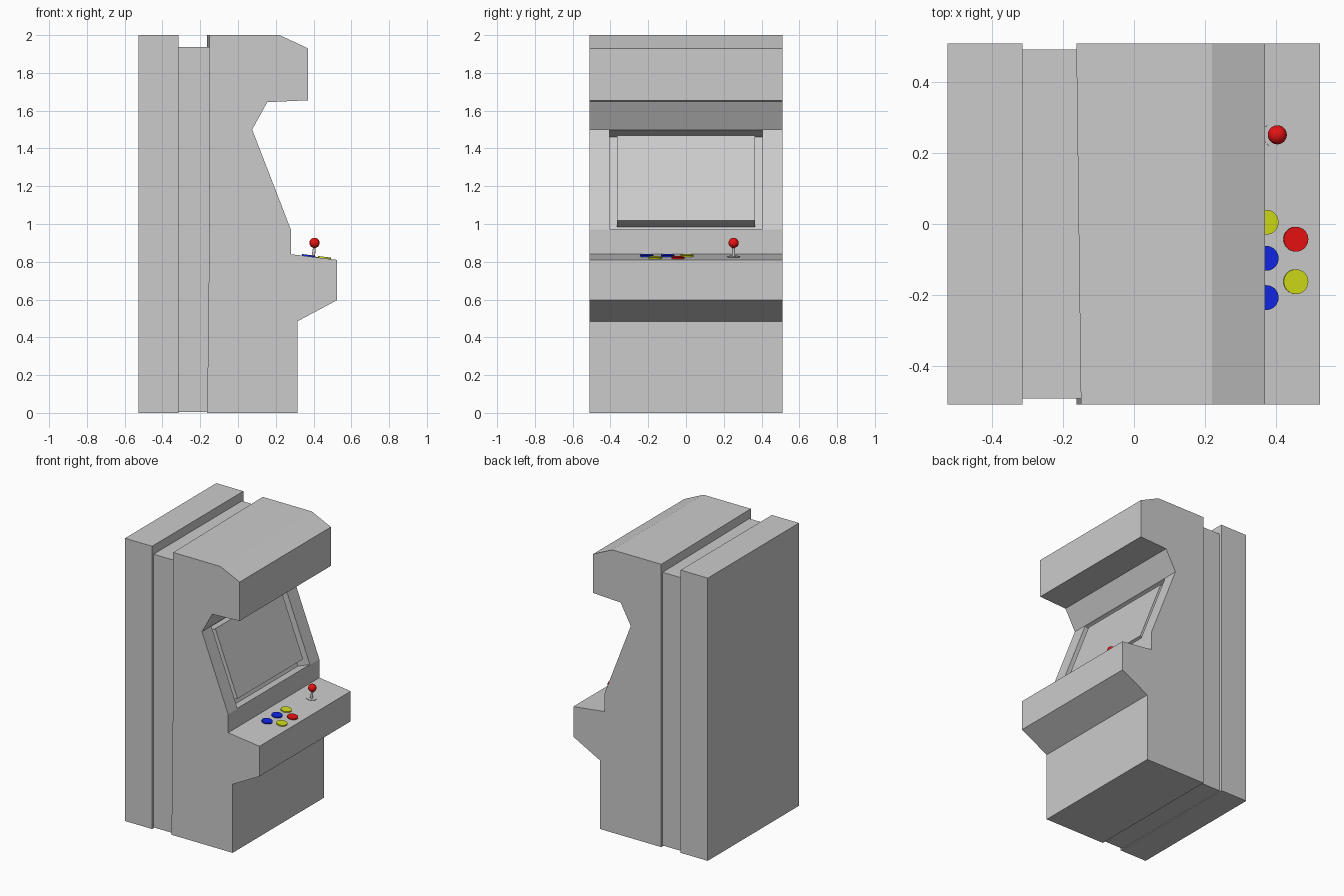
import bpy
import bmesh
import math
from mathutils import Vector, Matrix

cube = bpy.data.objects.get("Cube")
if cube:
    bpy.data.objects.remove(cube, do_unlink=True)


def material(name, rgb):
    m = bpy.data.materials.new(name)
    m.use_nodes = True
    m.diffuse_color = (*rgb, 1)
    bsdf = next(n for n in m.node_tree.nodes if n.type == 'BSDF_PRINCIPLED')
    bsdf.inputs["Base Color"].default_value = (*rgb, 1)
    return m


GREY = material("cabinet grey", (0.6, 0.6, 0.6))
RED = material("red", (0.8, 0.006, 0.006))
BLUE = material("blue", (0.006, 0.02, 0.8))
YELLOW = material("yellow", (0.64, 0.72, 0.008))


def finish(bm, name, mat, smooth=False):
    bmesh.ops.recalc_face_normals(bm, faces=bm.faces)
    me = bpy.data.meshes.new(name)
    bm.to_mesh(me)
    bm.free()
    me.materials.append(mat)
    ob = bpy.data.objects.new(name, me)
    bpy.context.collection.objects.link(ob)
    if smooth:
        bpy.ops.object.select_all(action='DESELECT')
        bpy.context.view_layer.objects.active = ob
        ob.select_set(True)
        bpy.ops.object.shade_smooth_by_angle(angle=math.radians(40))
    return ob


def prism(name, profile, half_width, mat=GREY):
    """Side profile in x, z stretched across the cabinet's width."""
    bm = bmesh.new()
    face = bm.faces.new([bm.verts.new((x, -half_width, z)) for x, z in profile])
    ext = bmesh.ops.extrude_face_region(bm, geom=[face])
    bmesh.ops.translate(bm, vec=(0, 2 * half_width, 0),
                        verts=[v for v in ext["geom"] if isinstance(v, bmesh.types.BMVert)])
    return finish(bm, name, mat)


def disc(name, centre, radius, height, tilt, mat, top_radius=None, sides=32):
    bm = bmesh.new()
    place = Matrix.Translation(centre) @ Matrix.Rotation(tilt, 4, 'Y')
    bmesh.ops.create_cone(bm, cap_ends=True, segments=sides, radius1=radius,
                          radius2=radius if top_radius is None else top_radius,
                          depth=height, matrix=place)
    return finish(bm, name, mat, True)


def rect(x0, x1, z0, z1):
    return [(x0, z0), (x1, z0), (x1, z1), (x0, z1)]


HALF = 0.51
BACK, GAP_BACK, GAP_FRONT = -0.527, -0.315, -0.163

# Cabinet: rear slab, slightly sunken joining core, and the shaped front
prism("rear_cabinet", rect(BACK, GAP_BACK, 0, 2), HALF)
prism("joining_core", rect(GAP_BACK - 0.02, GAP_FRONT + 0.03, 0.005, 1.937), 0.493)

low, high = Vector((0.28, 0.97)), Vector((0.075, 1.5))
front = prism("front_cabinet", [
    (GAP_FRONT, 0), (0.315, 0), (0.315, 0.485), (0.525, 0.597), (0.525, 0.81),
    (0.28, 0.84), low, high, (0.155, 1.645), (0.37, 1.655), (0.37, 1.93),
    (0.22, 2), (GAP_FRONT, 2), (GAP_FRONT, 1.1)], HALF)
# The rear edge leans a little on the right side
for v in front.data.vertices:
    if v.co.y < 0 and v.co.x < -0.1 and v.co.z > 1:
        v.co.x = -0.15

# Screen opening cut square to the sloping face
along = (high - low).normalized()
out = Vector((along.y, -along.x))
length = (high - low).length


def sloped(s0, s1, d0, d1):
    return [low + along * s + out * d for s, d in ((s0, d0), (s1, d0), (s1, d1), (s0, d1))]


cutter = prism("screen_cutter", sloped(0.003, length - 0.003, -0.1, 0.05), 0.405)
cutter.hide_render = True
cut = front.modifiers.new("screen opening", 'BOOLEAN')
cut.operation = 'DIFFERENCE'
cut.solver = 'EXACT'
cut.object = cutter
bpy.context.view_layer.objects.active = front
bpy.ops.object.modifier_apply(modifier=cut.name)
bpy.data.objects.remove(cutter, do_unlink=True)

# Raised screen inside the opening
prism("screen", sloped(0.055, length - 0.032, -0.11, -0.008), 0.366)

# Controls on the sloping panel
TILT = math.atan2(0.03, 0.245)


def on_panel(x, y, lift=0.0):
    return Vector((x, y, 0.84 - (x - 0.28) * math.tan(TILT) + lift))


buttons = [("yellow_rear", 0.373, 0.005, YELLOW), ("blue_inner", 0.373, -0.097, BLUE),
           ("blue_outer", 0.373, -0.208, BLUE), ("red_front", 0.457, -0.043, RED),
           ("yellow_front", 0.457, -0.163, YELLOW)]
for label, x, y, mat in buttons:
    disc("button_" + label, on_panel(x, y, 0.001), 0.035, 0.014, TILT, mat)

# Joystick
disc("joystick_base", on_panel(0.397, 0.252), 0.034, 0.006, TILT, GREY)
disc("joystick_shaft", (0.402, 0.252, 0.855), 0.009, 0.07, TILT, GREY, 0.007, 16)
ball = bmesh.new()
bmesh.ops.create_uvsphere(ball, u_segments=24, v_segments=16, radius=0.027,
                          matrix=Matrix.Translation((0.405, 0.252, 0.9)))
finish(ball, "joystick_ball", RED, True)
